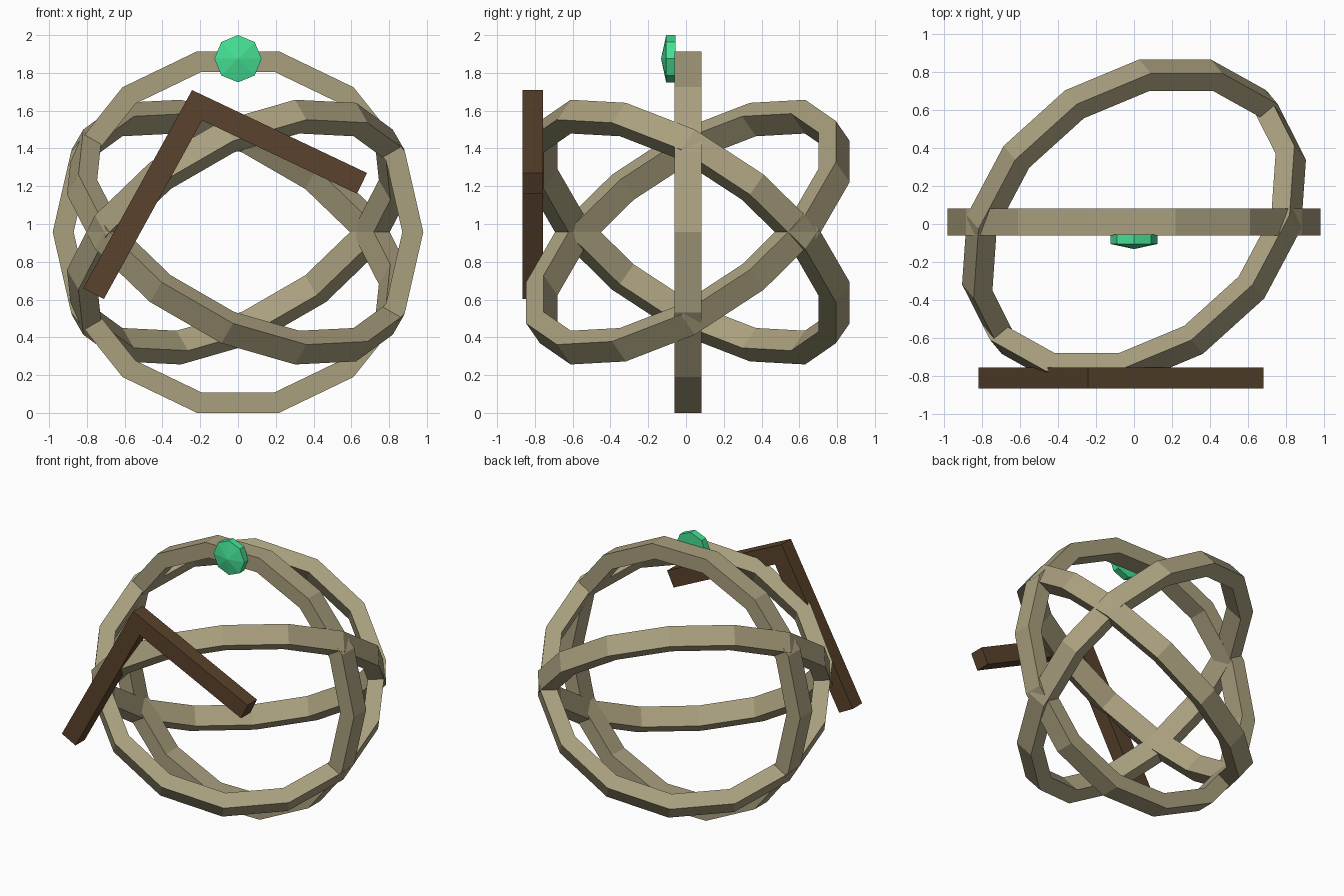
import bpy, bmesh
from math import sin, cos, pi, radians

if "Cube" in bpy.data.objects:
    bpy.data.objects.remove(bpy.data.objects["Cube"])

CENTER = (0, 0.01, 0.957)


def material(name, rgb):
    m = bpy.data.materials.new(name)
    m.diffuse_color = (*rgb, 1)
    m.use_nodes = True
    m.node_tree.nodes["Principled BSDF"].inputs["Base Color"].default_value = m.diffuse_color
    return m


def make_object(name, verts, faces, mat):
    me = bpy.data.meshes.new(name)
    bm = bmesh.new()
    vs = [bm.verts.new(v) for v in verts]
    for f in faces:
        bm.faces.new([vs[i] for i in f])
    bmesh.ops.recalc_face_normals(bm, faces=bm.faces)
    bm.to_mesh(me)
    bm.free()
    ob = bpy.data.objects.new(name, me)
    me.materials.append(mat)
    bpy.context.collection.objects.link(ob)
    return ob


def ring(name, rot, mat, n=14, outer=0.981, inner=0.87, half=0.071):
    # square section swept round the y axis
    section = [(outer, -half), (outer, half), (inner, half), (inner, -half)]
    verts = [(r * cos(2 * pi * i / n), y, r * sin(2 * pi * i / n))
             for i in range(n) for r, y in section]
    faces = []
    for i in range(n):
        a, b = 4 * i, 4 * ((i + 1) % n)
        for k in range(4):
            j = (k + 1) % 4
            faces.append((a + k, a + j, b + j, b + k))
    ob = make_object(name, verts, faces, mat)
    ob.rotation_euler = [radians(d) for d in rot]
    ob.location = CENTER
    return ob


tan = material("tan", (0.40, 0.35, 0.21))
brown = material("brown", (0.10, 0.055, 0.025))
green = material("green", (0.06, 0.75, 0.30))

# Three interlocking rings
ring("upright_ring", (0, 0, 0), tan)
ring("tilted_ring_a", (59, -30, 0), tan)
ring("tilted_ring_b", (-59, 30, 0), tan)

# Bent bar on the front
outline = [(-0.243, 1.709), (0.683, 1.27), (0.63, 1.16),
           (-0.19, 1.549), (-0.71, 0.603), (-0.82, 0.66)]
n = len(outline)
verts = [(x, y, z) for y in (-0.865, -0.757) for x, z in outline]
faces = [(0, 1, 2, 3), (0, 3, 4, 5), (6, 7, 8, 9), (6, 9, 10, 11)]
faces += [(i, (i + 1) % n, n + (i + 1) % n, n + i) for i in range(n)]
make_object("bent_bar", verts, faces, brown)

# Faceted gem: octagonal girdle with a shallow point facing forward
n, r, gz = 8, 0.125, 1.875
verts = [(r * cos(2 * pi * i / n), y, gz + r * sin(2 * pi * i / n))
         for y in (-0.055, -0.105) for i in range(n)]
verts.append((0, -0.132, gz))
faces = [tuple(range(n))]
for i in range(n):
    j = (i + 1) % n
    faces += [(i, j, n + j, n + i), (n + i, n + j, 2 * n)]
make_object("gem", verts, faces, green)
